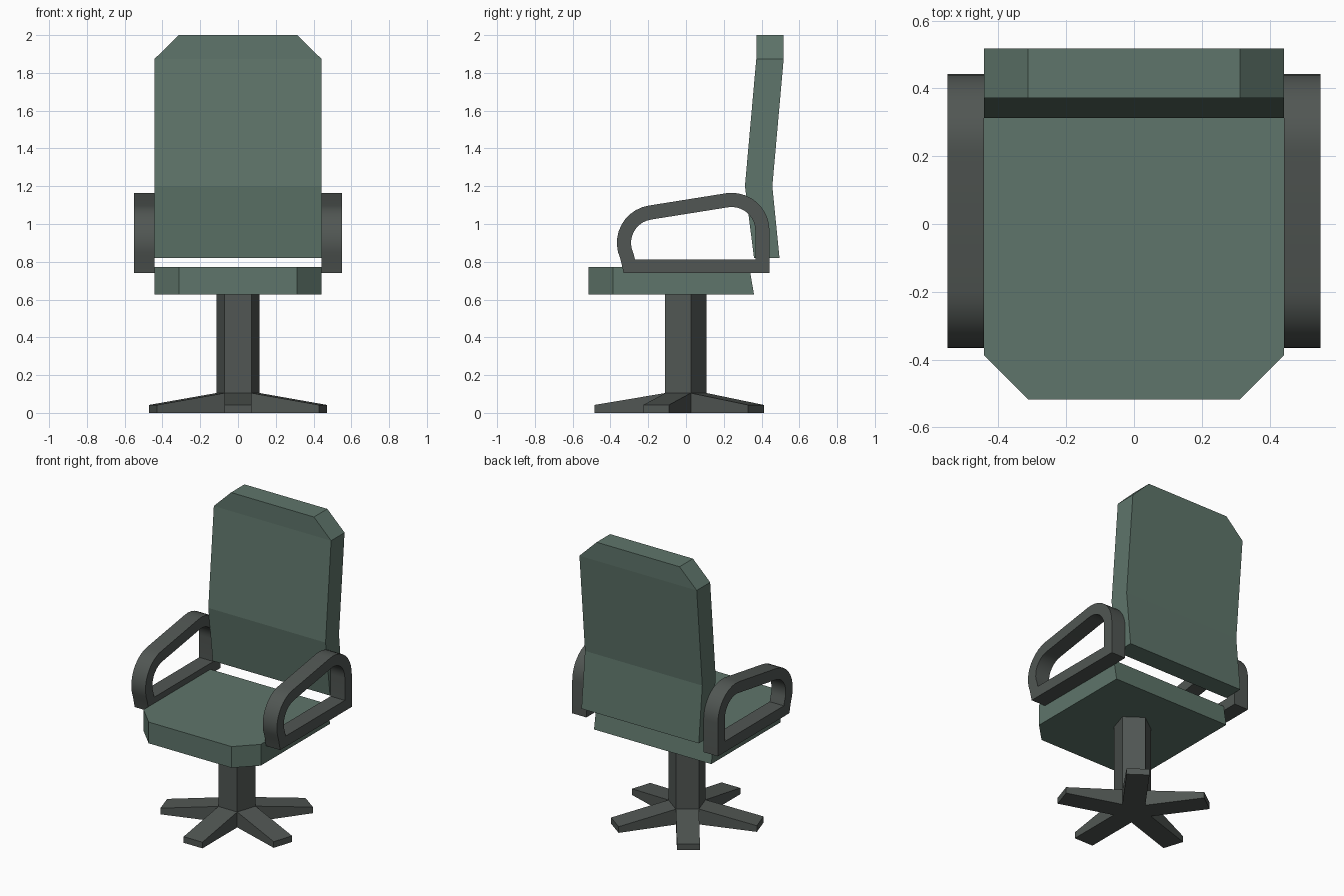
import bpy, bmesh
from math import sin, cos, radians
from mathutils import Vector, Matrix

cube = bpy.data.objects.get("Cube")
if cube:
    bpy.data.objects.remove(cube, do_unlink=True)


def material(name, rgb):
    mat = bpy.data.materials.new(name)
    mat.use_nodes = True
    mat.diffuse_color = (*rgb, 1)
    mat.node_tree.nodes["Principled BSDF"].inputs["Base Color"].default_value = (*rgb, 1)
    return mat


green = material("muted green fabric", (0.113, 0.178, 0.145))
grey = material("dark grey plastic", (0.082, 0.094, 0.087))


def finish(name, bm, mat):
    bmesh.ops.recalc_face_normals(bm, faces=bm.faces)
    mesh = bpy.data.meshes.new(name)
    bm.to_mesh(mesh)
    bm.free()
    mesh.materials.append(mat)
    obj = bpy.data.objects.new(name, mesh)
    bpy.context.collection.objects.link(obj)
    return obj


def loft(bm, rings, closed=False):
    """Skin equal-length rings of points, capping the ends unless closed."""
    loops = [[bm.verts.new(p) for p in ring] for ring in rings]
    n = len(loops[0])
    pairs = list(zip(loops, loops[1:]))
    if closed:
        pairs.append((loops[-1], loops[0]))
    else:
        bm.faces.new(loops[0])
        bm.faces.new(loops[-1])
    for a, b in pairs:
        for i in range(n):
            j = (i + 1) % n
            bm.faces.new((a[i], a[j], b[j], b[i]))


# Seat cushion: slices from the chamfered front to the slanted rear
bottom, top = 0.627, 0.772
slices = [(-0.517, -0.517, 0.313), (-0.387, -0.387, 0.443), (0.36, 0.335, 0.443)]
bm = bmesh.new()
loft(bm, [[(-w, yb, bottom), (w, yb, bottom), (w, yt, top), (-w, yt, top)]
          for yb, yt, w in slices])
finish("seat", bm, green)

# Backrest: slices upward, bent at the lumbar line, chamfered at the top
slices = [(0.82, 0.36, 0.495, 0.443), (1.2, 0.312, 0.457, 0.443),
          (1.873, 0.372, 0.517, 0.443), (2.0, 0.372, 0.517, 0.313)]
bm = bmesh.new()
loft(bm, [[(-w, yf, z), (w, yf, z), (w, yb, z), (-w, yb, z)]
          for z, yf, yb, w in slices])
finish("backrest", bm, green)


# Armrests: a closed band between an outer and an inner outline
def arm_outline(radius, front_foot, rear_foot):
    def arc(cy, cz, start, end, steps=10):
        angles = [radians(start + (end - start) * i / steps) for i in range(steps + 1)]
        return [(cy + radius * cos(a), cz + radius * sin(a)) for a in angles]
    return ([rear_foot] + arc(0.242, 0.965, 0, 98.5)
            + arc(-0.166, 0.9, 98.5, 205) + [front_foot])


outer = arm_outline(0.2, (-0.33, 0.74), (0.442, 0.74))
inner = arm_outline(0.125, (-0.27, 0.813), (0.367, 0.813))
for side, name in ((1, "left_armrest"), (-1, "right_armrest")):
    x0, x1 = side * 0.443, side * 0.55
    bm = bmesh.new()
    loft(bm, [[(x0, *o), (x1, *o), (x1, *i), (x0, *i)]
              for o, i in zip(outer, inner)], closed=True)
    arm = finish(name, bm, grey)
    bpy.ops.object.select_all(action="DESELECT")
    arm.select_set(True)
    bpy.context.view_layer.objects.active = arm
    bpy.ops.object.shade_smooth_by_angle(angle=radians(30))

# Five-sided post
centre = Vector((0, -0.012, 0))
radius = 0.121
corners = [centre + radius * Vector((cos(radians(a)), sin(radians(a)), 0))
           for a in range(-54, 306, 72)]
bm = bmesh.new()
loft(bm, [[c + Vector((0, 0, z)) for c in corners] for z in (0, bottom)])
finish("post", bm, grey)

# Five sloping feet, one from each face of the post
half, start, reach = radius * sin(radians(36)), radius * cos(radians(36)), 0.473
for k in range(5):
    turn = Matrix.Translation(centre) @ Matrix.Rotation(radians(-90 + 72 * k), 4, "Z")
    bm = bmesh.new()
    loft(bm, [[turn @ Vector(p) for p in
               ((d, -half, 0), (d, half, 0), (d, half, h), (d, -half, h))]
              for d, h in ((start, 0.105), (reach, 0.042))])
    finish(f"foot_{k + 1}", bm, grey)
